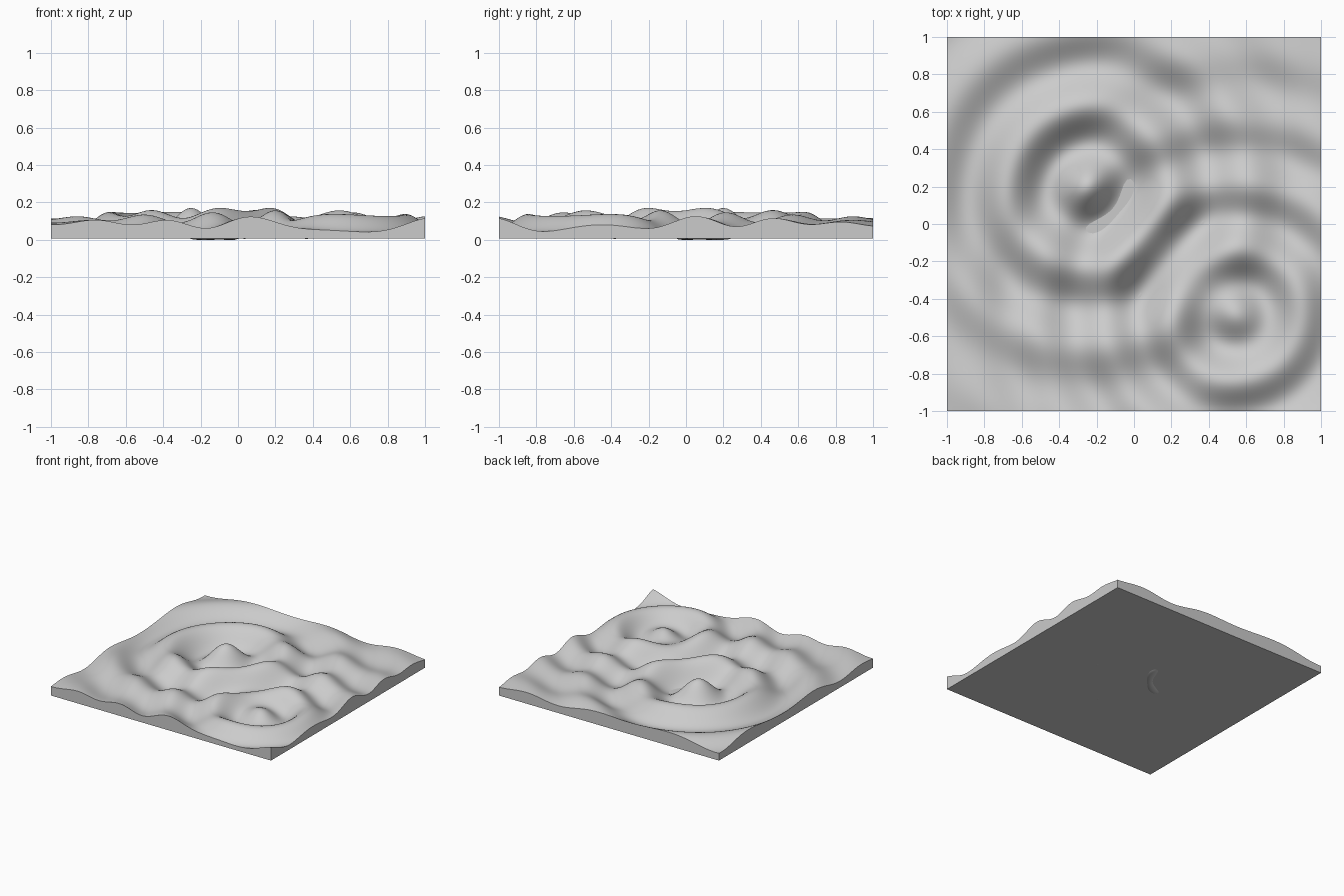
import bpy
import bmesh
from math import cos, exp, hypot, pi, radians

if "Cube" in bpy.data.objects:
    bpy.data.objects.remove(bpy.data.objects["Cube"])

MEAN = 0.085      # resting surface level
FLOOR = 0.006     # underside of the tile
SEGMENTS = 110

# Ripple sources: centre x, centre y, amplitude, wavelength, damping
RIPPLES = [(-0.25, 0.2, 0.067, 0.435, 1.0),
           (0.55, -0.49, 0.045, 0.355, 0.8)]


def height(x, y):
    z = MEAN
    for cx, cy, amp, wave, damp in RIPPLES:
        r = hypot(x - cx, y - cy)
        z += amp * cos(2 * pi * r / wave) * exp(-damp * r * r)
    return max(z, 0)


# Plain grey material
grey = bpy.data.materials.new("light_grey")
grey.use_nodes = True
colour = (0.6, 0.6, 0.6, 1)
grey.diffuse_color = colour
grey.node_tree.nodes["Principled BSDF"].inputs["Base Color"].default_value = colour

# Rippled top sheet
bm = bmesh.new()
bmesh.ops.create_grid(bm, x_segments=SEGMENTS, y_segments=SEGMENTS, size=1)
for v in bm.verts:
    v.co.z = height(v.co.x, v.co.y)

# Side walls dropped from the rim, then the flat underside
rim = [e for e in bm.edges if e.is_boundary]
walls = bmesh.ops.extrude_edge_only(bm, edges=rim)["geom"]
for v in (g for g in walls if isinstance(g, bmesh.types.BMVert)):
    v.co.z = FLOOR
lower = [e for e in bm.edges if e.is_boundary]
bmesh.ops.contextual_create(bm, geom=lower)
bmesh.ops.recalc_face_normals(bm, faces=bm.faces)

mesh = bpy.data.meshes.new("rippled_tile")
bm.to_mesh(mesh)
bm.free()
mesh.materials.append(grey)
tile = bpy.data.objects.new("rippled_tile", mesh)
bpy.context.collection.objects.link(tile)

# Smooth waves with crisp tile edges
bpy.context.view_layer.objects.active = tile
tile.select_set(True)
bpy.ops.object.shade_smooth_by_angle(angle=radians(40))
